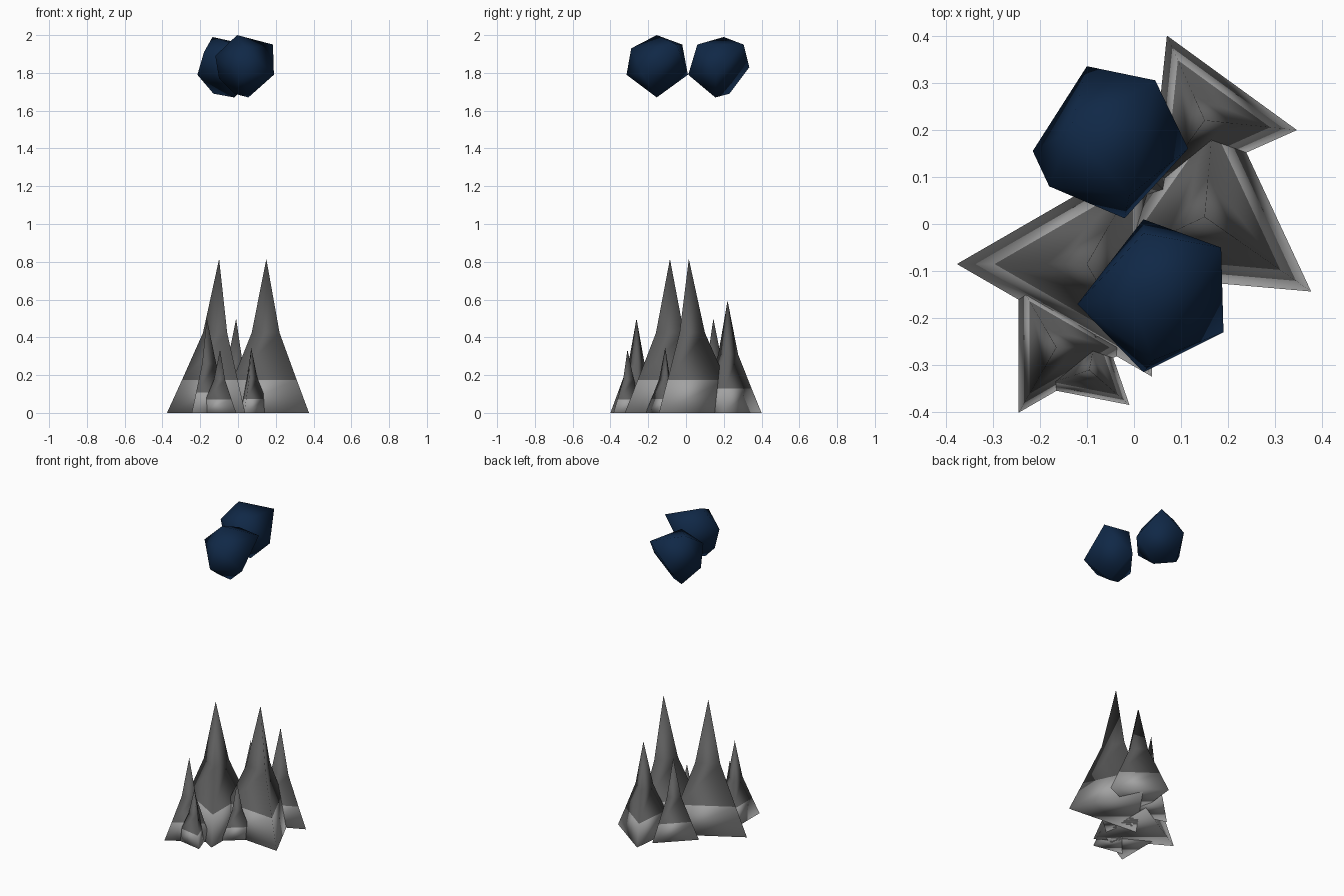
import bpy, bmesh, math

if "Cube" in bpy.data.objects:
    bpy.data.objects.remove(bpy.data.objects["Cube"])


def material(name, rgb):
    m = bpy.data.materials.new(name)
    m.diffuse_color = (*rgb, 1)
    m.use_nodes = True
    m.node_tree.nodes["Principled BSDF"].inputs["Base Color"].default_value = m.diffuse_color
    return m


DARK = material("dark_rock", (0.11, 0.11, 0.11))
LIGHT = material("light_rock", (0.36, 0.36, 0.36))
NAVY = material("navy", (0.005, 0.021, 0.062))


def finish(name, bm, mats):
    bmesh.ops.recalc_face_normals(bm, faces=bm.faces)
    for f in bm.faces:
        f.smooth = True
    me = bpy.data.meshes.new(name)
    bm.to_mesh(me)
    bm.free()
    ob = bpy.data.objects.new(name, me)
    bpy.context.collection.objects.link(ob)
    for m in mats:
        me.materials.append(m)
    return ob


# Three-sided spire: pale skirt, dark shaft, steeper dark tip
def spire(name, x, y, height, radius, angle):
    bm = bmesh.new()
    rings = []
    for h, r in ((0, 1), (0.215, 0.71), (0.52, 0.31)):
        rings.append([bm.verts.new((
            x + radius * r * math.cos(math.radians(angle + 120 * i)),
            y + radius * r * math.sin(math.radians(angle + 120 * i)),
            height * h)) for i in range(3)])
    tip = bm.verts.new((x, y, height))
    bm.faces.new(rings[0][::-1]).material_index = 1
    for i in range(3):
        j = (i + 1) % 3
        for k in range(2):
            a, b = rings[k], rings[k + 1]
            bm.faces.new((a[i], a[j], b[j], b[i])).material_index = 1 - k
        bm.faces.new((rings[2][i], rings[2][j], tip))
    finish(name, bm, (DARK, LIGHT))


# Faceted floating stone from the hull of its corners
def stone(name, corners):
    bm = bmesh.new()
    for c in corners:
        bm.verts.new(c)
    bmesh.ops.convex_hull(bm, input=bm.verts)
    finish(name, bm, (NAVY,))


# Rock cluster
spire("tall_spire_left", -0.10, -0.085, 0.815, 0.276, 180)
spire("tall_spire_right", 0.15, 0.015, 0.815, 0.276, -35)
spire("back_spire", 0.15, 0.22, 0.595, 0.197, -6)
spire("front_spire", -0.165, -0.262, 0.50, 0.16, 0)
spire("rear_left_spire", -0.01, 0.145, 0.50, 0.16, 75)
spire("small_front_spire", -0.095, -0.31, 0.335, 0.113, -41)
spire("small_side_spire", 0.07, -0.11, 0.345, 0.11, 10)

# Floating stones
stone("front_stone", [
    (-0.005, -0.155, 2.0), (0.185, -0.05, 1.95), (0.02, -0.02, 1.95),
    (0.04, -0.29, 1.93), (0.02, 0.01, 1.79), (0.19, -0.23, 1.79),
    (0.02, -0.315, 1.79), (-0.12, -0.17, 1.89), (-0.10, -0.15, 1.77),
    (-0.02, -0.17, 1.69), (0.055, -0.155, 1.67)])
stone("back_stone", [
    (-0.135, 0.2, 1.99), (0.045, 0.305, 1.95), (-0.01, 0.06, 1.95),
    (-0.18, 0.08, 1.91), (-0.10, 0.335, 1.83), (-0.215, 0.155, 1.79),
    (-0.02, 0.012, 1.79), (0.115, 0.16, 1.80), (-0.13, 0.23, 1.69),
    (-0.02, 0.155, 1.67)])
